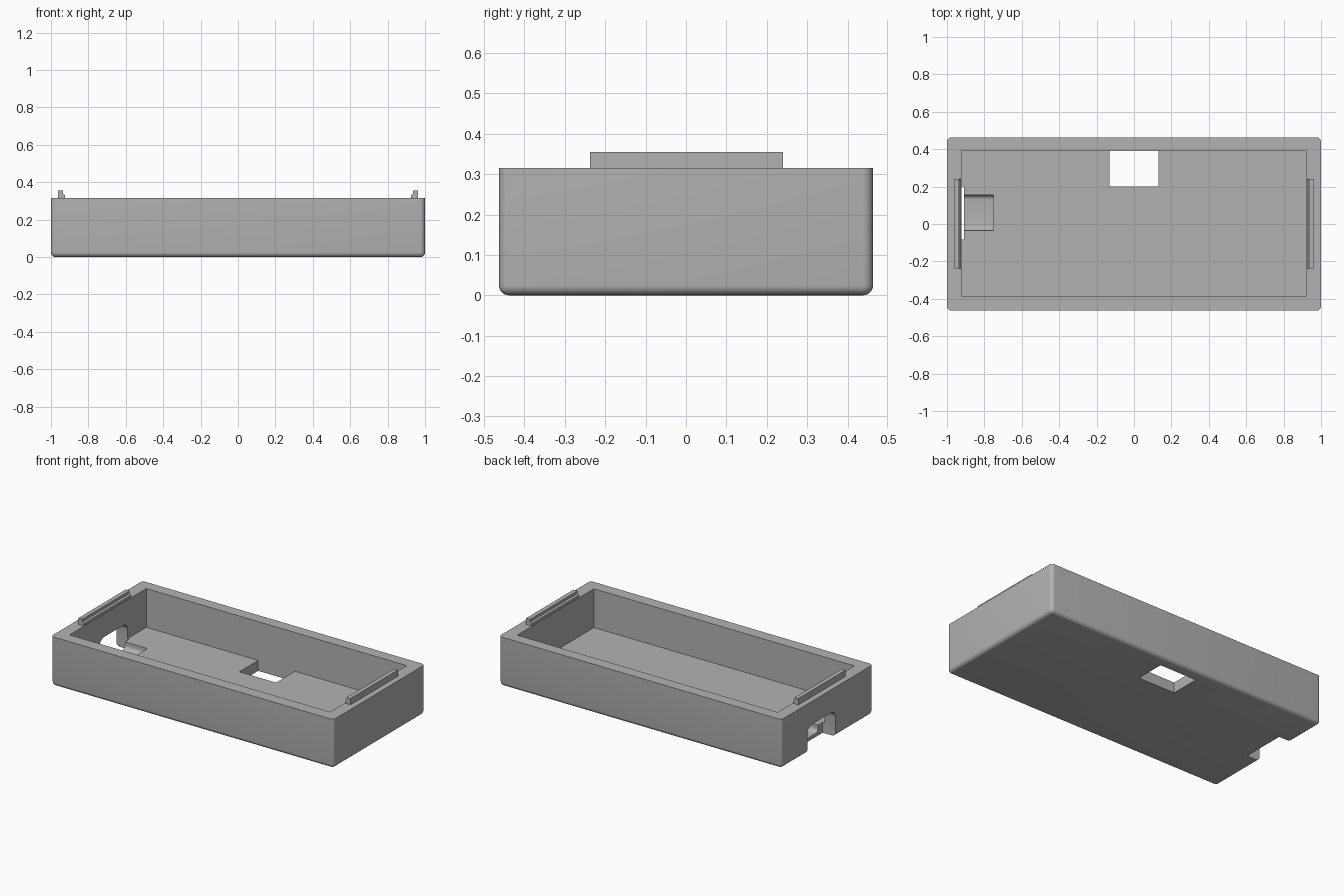
import bpy
import bmesh
from math import radians

if "Cube" in bpy.data.objects:
    bpy.data.objects.remove(bpy.data.objects["Cube"], do_unlink=True)

# One grey plastic for the whole tray
plastic = bpy.data.materials.new("grey plastic")
plastic.use_nodes = True
GREY = (0.45, 0.45, 0.45, 1)
plastic.diffuse_color = GREY
plastic.node_tree.nodes["Principled BSDF"].inputs["Base Color"].default_value = GREY


def finish(name, bm):
    bmesh.ops.recalc_face_normals(bm, faces=bm.faces[:])
    mesh = bpy.data.meshes.new(name)
    bm.to_mesh(mesh)
    bm.free()
    mesh.materials.append(plastic)
    obj = bpy.data.objects.new(name, mesh)
    bpy.context.collection.objects.link(obj)
    return obj


def box(name, x, y, z, radius=0, rounded=None):
    """Box from axis ranges; edges chosen by the rule 'rounded' get a fillet."""
    bm = bmesh.new()
    bmesh.ops.create_cube(bm, size=1)
    for v in bm.verts:
        v.co = [r[0] if c < 0 else r[1] for c, r in zip(v.co, (x, y, z))]
    if rounded:
        edges = [e for e in bm.edges if rounded(*(v.co for v in e.verts))]
        bmesh.ops.bevel(bm, geom=edges, offset=radius, segments=6,
                        profile=0.5, affect='EDGES')
    return finish(name, bm)


def select_only(obj):
    bpy.ops.object.select_all(action='DESELECT')
    obj.select_set(True)
    bpy.context.view_layer.objects.active = obj


def cut(target, cutter):
    mod = target.modifiers.new("cut", 'BOOLEAN')
    mod.operation = 'DIFFERENCE'
    mod.solver = 'EXACT'
    mod.object = cutter
    select_only(target)
    bpy.ops.object.modifier_apply(modifier=mod.name)
    bpy.data.objects.remove(cutter, do_unlink=True)


TOP = 0.315
FLOOR = 0.067

# Tray body: every edge rounded except the flat rim
tray = box("tray", (-1, 1), (-0.463, 0.463), (0, TOP), 0.025,
           lambda a, b: min(a.z, b.z) < 0.01)

# Main cavity
cut(tray, box("cavity", (-0.922, 0.922), (-0.386, 0.39), (FLOOR, 0.5)))

# Square opening through the floor, against the back wall
cut(tray, box("floor_opening", (-0.13, 0.13), (0.2, 0.39), (-0.1, 0.15)))

# Cable notch through the end wall, with rounded upper corners
cut(tray, box("cable_notch", (-1.1, -0.91), (-0.083, 0.2), (-0.1, 0.168), 0.045,
              lambda a, b: min(a.z, b.z) > 0 and abs(a.y - b.y) < 0.001))

# Shallow socket recess in the floor behind the notch, rounded along its length
cut(tray, box("socket_recess", (-0.95, -0.75), (-0.035, 0.155), (0.022, 0.15), 0.025,
              lambda a, b: abs(a.y - b.y) < 0.001 and abs(a.z - b.z) < 0.001))

select_only(tray)
bpy.ops.object.shade_smooth_by_angle(angle=radians(30))

# Stepped snap rails on the two short rims
for name, side in (("left_rail", 1), ("right_rail", -1)):
    profile = [(0.963, TOP - 0.01), (0.963, 0.355), (0.935, 0.355),
               (0.935, 0.338), (0.925, 0.33), (0.925, TOP - 0.01)]
    bm = bmesh.new()
    face = bm.faces.new([bm.verts.new((side * x, -0.238, z)) for x, z in profile])
    ext = bmesh.ops.extrude_face_region(bm, geom=[face], use_keep_orig=True)
    moved = [v for v in ext["geom"] if isinstance(v, bmesh.types.BMVert)]
    bmesh.ops.translate(bm, verts=moved, vec=(0, 0.478, 0))
    finish(name, bm)
